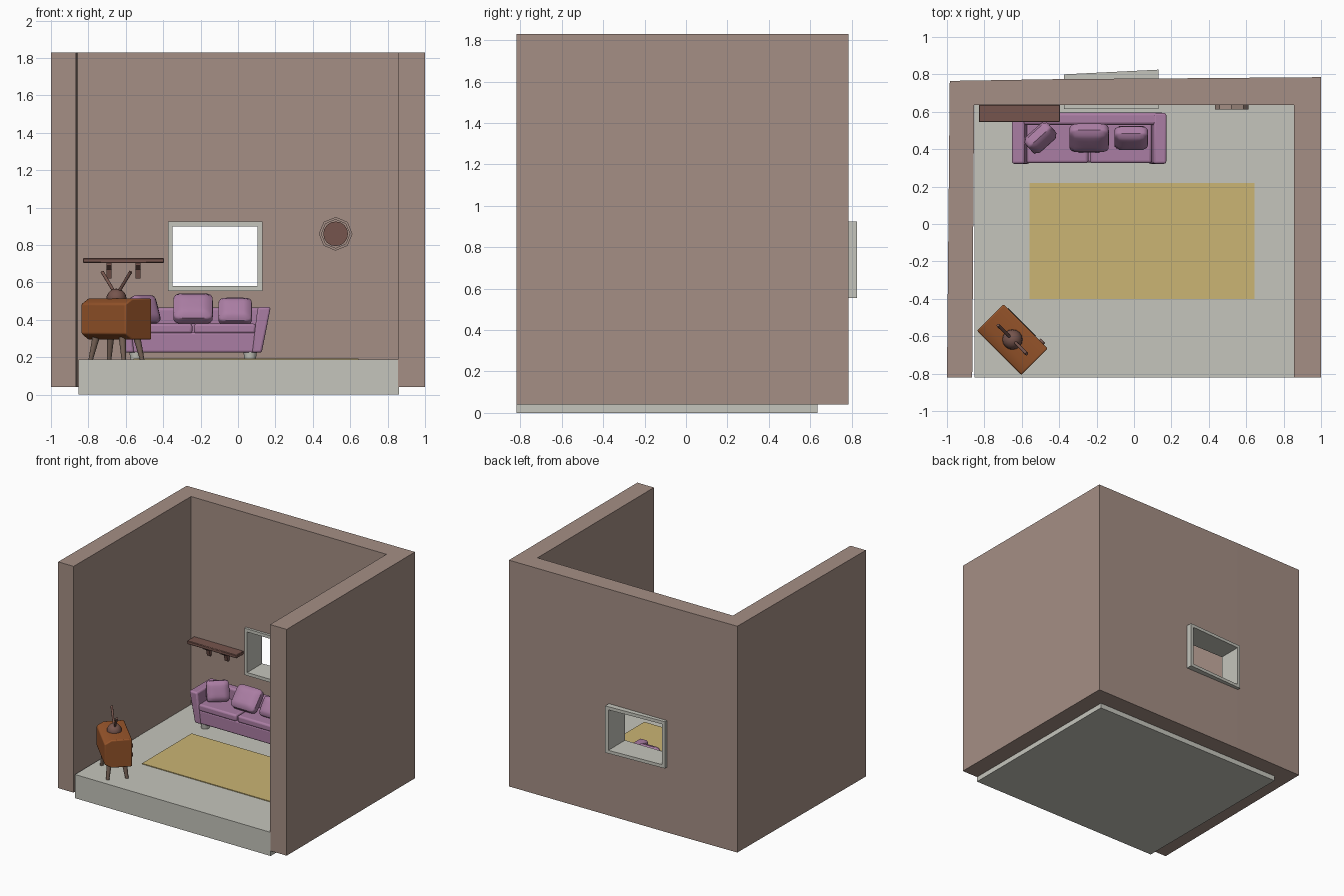
import bpy, bmesh, math
from mathutils import Vector, Matrix

old = bpy.data.objects.get("Cube")
if old:
    bpy.data.objects.remove(old, do_unlink=True)


def material(name, r, g, b):
    lin = [(c / 255 / 12.92 if c < 11 else ((c / 255 + 0.055) / 1.055) ** 2.4) for c in (r, g, b)]
    m = bpy.data.materials.new(name)
    m.use_nodes = True
    m.diffuse_color = (*lin, 1)
    m.node_tree.nodes["Principled BSDF"].inputs["Base Color"].default_value = (*lin, 1)
    return m


WALL = material("wall_taupe", 165, 143, 133)
STONE = material("pale_grey", 197, 197, 188)
RUG = material("rug_yellow", 203, 181, 116)
PURPLE = material("sofa_purple", 170, 125, 163)
WOOD = material("orange_wood", 150, 84, 42)
BROWN = material("dark_brown", 118, 85, 77)
LEG = material("leg_brown", 118, 98, 86)
SCREEN = material("screen_grey", 80, 80, 78)


def finish(name, bm, mat, loc=(0, 0, 0), rot=(0, 0, 0), bevel=0, segments=3, smooth=False):
    bmesh.ops.recalc_face_normals(bm, faces=bm.faces)
    me = bpy.data.meshes.new(name)
    bm.to_mesh(me)
    bm.free()
    if mat:
        me.materials.append(mat)
    ob = bpy.data.objects.new(name, me)
    bpy.context.collection.objects.link(ob)
    ob.location = loc
    ob.rotation_euler = rot
    if bevel:
        mod = ob.modifiers.new("rounding", "BEVEL")
        mod.width = bevel
        mod.segments = segments
    if smooth or bevel:
        bpy.ops.object.select_all(action="DESELECT")
        ob.select_set(True)
        bpy.context.view_layer.objects.active = ob
        bpy.ops.object.shade_smooth_by_angle(angle=math.radians(40))
    return ob


def prism(name, pts, axis, lo, hi, mat, **kw):
    """Extrude a 2D outline along an axis; pts hold the other two coordinates in order."""
    bm = bmesh.new()

    def ring(d):
        out = []
        for p in pts:
            co = list(p)
            co.insert("xyz".index(axis), d)
            out.append(bm.verts.new(co))
        return out
    a, b = ring(lo), ring(hi)
    bm.faces.new(a)
    bm.faces.new(b[::-1])
    for i in range(len(a)):
        j = (i + 1) % len(a)
        bm.faces.new((a[i], a[j], b[j], b[i]))
    return finish(name, bm, mat, **kw)


def box(name, x, y, z, mat, **kw):
    return prism(name, [(x[0], y[0]), (x[1], y[0]), (x[1], y[1]), (x[0], y[1])], "z", *z, mat, **kw)


def rod(name, start, end, r1, r2, mat, sides=12):
    a, b = Vector(start), Vector(end)
    bm = bmesh.new()
    turn = (b - a).to_track_quat("Z", "Y").to_matrix().to_4x4()
    bmesh.ops.create_cone(bm, cap_ends=True, segments=sides, radius1=r1, radius2=r2,
                          depth=(b - a).length, matrix=Matrix.Translation((a + b) / 2) @ turn)
    return finish(name, bm, mat, smooth=sides > 8)


def cut(ob, cutter):
    cutter.hide_render = True
    cutter.hide_set(True)
    mod = ob.modifiers.new("opening", "BOOLEAN")
    mod.object = cutter
    mod.solver = "EXACT"


# Room shell and floor
walls = prism("walls", [(-1, -0.82), (-0.985, 0.765), (-0.37, 0.775), (0.13, 0.778), (1, 0.785),
                        (1, -0.82), (0.855, -0.82), (0.855, 0.635), (-0.855, 0.635), (-0.865, -0.82)],
              "z", 0.04, 1.83, WALL)
box("floor", (-0.853, 0.86), (-0.82, 0.636), (0, 0.187), STONE)
box("rug", (-0.56, 0.645), (-0.4, 0.22), (0.186, 0.193), RUG)

# Window
frame = prism("window_frame", [(-0.375, 0.615), (0.13, 0.615), (0.13, 0.825), (-0.375, 0.8)],
              "z", 0.555, 0.925, STONE)
cut(walls, box("wall_cutter", (-0.37, 0.125), (0.5, 1), (0.56, 0.92), None))
cut(frame, box("frame_cutter", (-0.35, 0.103), (0.5, 1), (0.58, 0.9), None))

# Wall shelf with brackets
box("shelf", (-0.83, -0.395), (0.545, 0.637), (0.704, 0.73), BROWN, bevel=0.004, segments=1)
for x in (-0.69, -0.535):
    prism("shelf_bracket", [(0.565, 0.705), (0.637, 0.705), (0.637, 0.62), (0.618, 0.62), (0.605, 0.67), (0.565, 0.69)],
          "x", x - 0.014, x + 0.014, BROWN)

# Wall clock
clock = (0.522, 0.86)


def octagon(r):
    return [(clock[0] + r * math.sin(i * math.pi / 4), clock[1] + r * math.cos(i * math.pi / 4)) for i in range(8)]


rim = prism("clock_rim", octagon(0.09), "y", 0.613, 0.637, WALL)
cut(rim, prism("rim_cutter", octagon(0.076), "y", 0.6, 0.63, None))
rod("clock_face", (clock[0], 0.632, clock[1]), (clock[0], 0.618, clock[1]), 0.066, 0.066, BROWN, 16)

# Sofa
MID = -0.24
box("sofa_base", (-0.6, 0.12), (0.33, 0.59), (0.225, 0.333), PURPLE, bevel=0.012)
prism("sofa_back", [(-0.6, 0.25), (0.12, 0.25), (0.168, 0.465), (-0.648, 0.465)],
      "y", 0.53, 0.595, PURPLE, bevel=0.015)
for s in (-1, 1):
    arm = [(0.315, 0.225), (0.367, 0.225), (0.415, 0.468), (0.345, 0.468)]
    prism("sofa_arm", [(MID + s * x, z) for x, z in arm], "y", 0.322, 0.594, PURPLE, bevel=0.012)
    x1, x2 = sorted((MID + s * 0.004, MID + s * 0.335))
    box("seat_cushion", (x1, x2), (0.325, 0.54), (0.327, 0.38), PURPLE, bevel=0.014)
    for y in (0.37, 0.55):
        rod("sofa_foot", (MID + s * 0.305, y, 0.186), (MID + s * 0.305, y, 0.235), 0.03, 0.037, STONE)


# Loose pillows, puffed by widening the middle of a rounded block
def pillow(name, loc, w, t, h, tilt, turn):
    bm = bmesh.new()
    bmesh.ops.create_cube(bm, size=2)
    bmesh.ops.subdivide_edges(bm, edges=bm.edges[:], cuts=7, use_grid_fill=True)
    for v in bm.verts:
        x, y, z = v.co
        corner = min(1, (abs(x) ** 6 + abs(z) ** 6 + abs(y) ** 6) ** (-1 / 6) * 1.02)
        puff = 1 - 0.35 * max(abs(x), abs(z)) ** 4
        v.co = (x * corner * w / 2, y * puff * corner * t / 2, z * corner * h / 2)
    finish(name, bm, PURPLE, loc=loc, rot=(math.radians(tilt), 0, math.radians(turn)), smooth=True)


pillow("middle_pillow", (MID, 0.46, 0.46), 0.21, 0.095, 0.18, -42, 0)
pillow("right_pillow", (-0.015, 0.46, 0.445), 0.178, 0.09, 0.15, -35, 0)
pillow("left_pillow", (-0.5, 0.46, 0.453), 0.165, 0.09, 0.155, -20, 42)

# Television, turned toward the sofa
TV = Vector((-0.65, -0.618, 0))
TURN = Matrix.Rotation(-math.pi / 4, 3, "Z")


def at_tv(x, y, z):
    return TV + TURN @ Vector((x, y, z))


prism("television_body", [(0.1, 0.295), (0.1, 0.513), (-0.05, 0.513), (-0.1, 0.485), (-0.1, 0.325), (-0.05, 0.295)],
      "x", -0.168, 0.168, WOOD, loc=TV, rot=(0, 0, -math.pi / 4), bevel=0.008)
box("television_screen", (-0.135, 0.075), (0.098, 0.104), (0.325, 0.483), SCREEN,
    loc=TV, rot=(0, 0, -math.pi / 4))
for z in (0.37, 0.44):
    rod("television_knob", at_tv(0.12, 0.098, z), at_tv(0.12, 0.112, z), 0.018, 0.016, BROWN)
for sx in (-1, 1):
    for sy in (-1, 1):
        rod("television_leg", at_tv(sx * 0.125, sy * 0.07, 0.186), at_tv(sx * 0.1, sy * 0.055, 0.305),
            0.012, 0.02, LEG)
    rod("antenna_rod", at_tv(0, 0, 0.53), at_tv(sx * 0.108, 0, 0.657), 0.008, 0.009, BROWN)

# Antenna base
bm = bmesh.new()
bmesh.ops.create_uvsphere(bm, u_segments=16, v_segments=10, radius=0.054)
finish("antenna_base", bm, BROWN, loc=at_tv(0, 0, 0.513), smooth=True)
